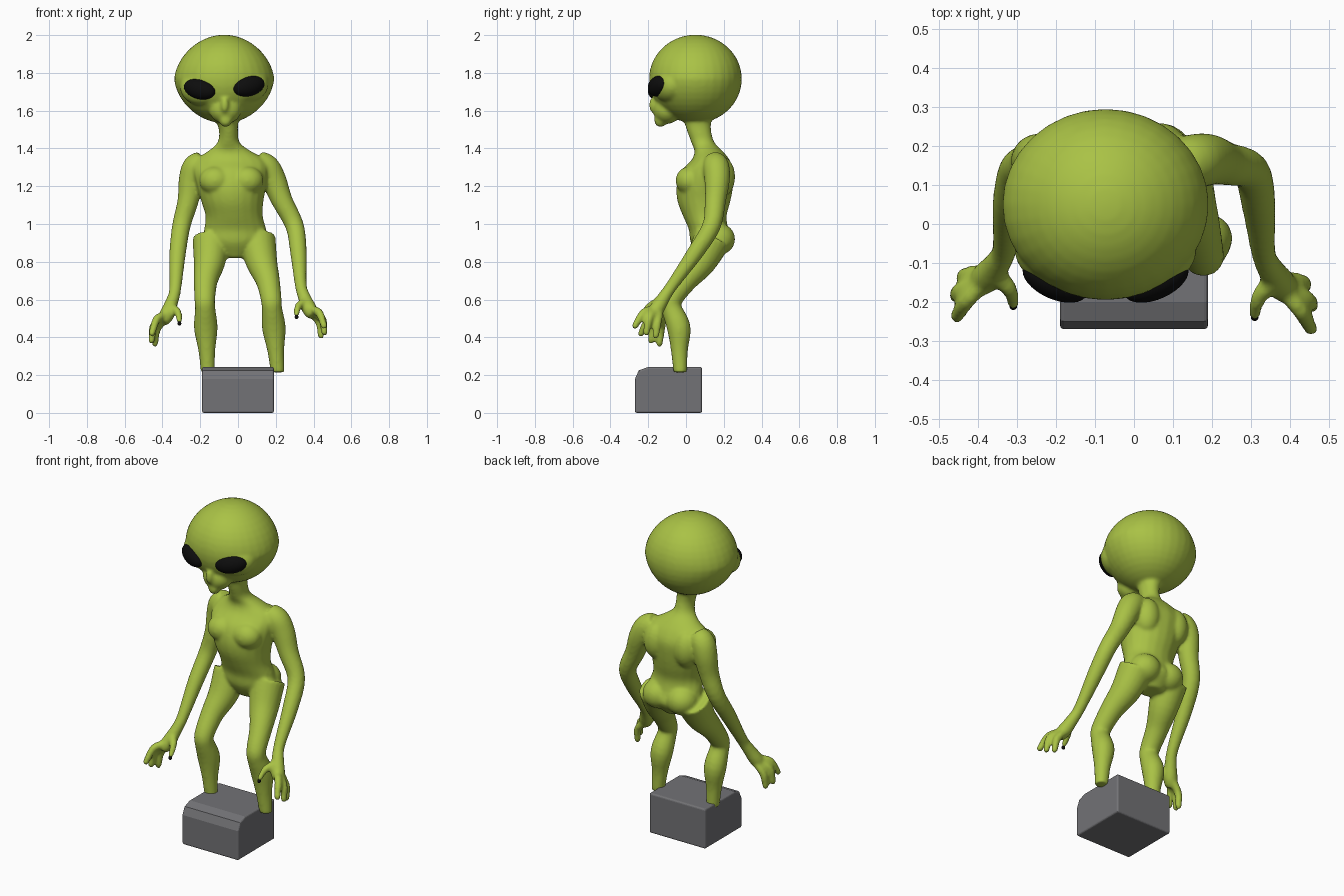
import bpy
import bmesh
import math
from mathutils import Vector, Matrix

cube = bpy.data.objects.get("Cube")
if cube:
    bpy.data.objects.remove(cube, do_unlink=True)


def material(name, colour):
    mat = bpy.data.materials.new(name)
    mat.use_nodes = True
    mat.diffuse_color = (*colour, 1)
    shader = mat.node_tree.nodes["Principled BSDF"]
    shader.inputs["Base Color"].default_value = (*colour, 1)
    shader.inputs["Roughness"].default_value = 0.6
    return mat


green = material("lime_green_skin", (0.40, 0.54, 0.06))
black = material("glossy_black", (0.004, 0.004, 0.004))
grey = material("stone_grey", (0.17, 0.17, 0.18))


def finish(bm, name, mat, smooth=True):
    bmesh.ops.recalc_face_normals(bm, faces=bm.faces)
    mesh = bpy.data.meshes.new(name)
    bm.to_mesh(mesh)
    bm.free()
    mesh.materials.append(mat)
    for poly in mesh.polygons:
        poly.use_smooth = smooth
    obj = bpy.data.objects.new(name, mesh)
    bpy.context.collection.objects.link(obj)
    return obj


def ellipsoid(bm, centre, radii, rotation=Matrix()):
    matrix = Matrix.Translation(centre) @ rotation @ Matrix.Diagonal((*radii, 1))
    made = bmesh.ops.create_uvsphere(bm, u_segments=32, v_segments=20, radius=1, matrix=matrix)
    return made["verts"]


def smooth_path(points, steps=4):
    """Catmull-Rom interpolation of tuples of any length."""
    pts = [Vector(p) for p in points]
    pts = [2 * pts[0] - pts[1]] + pts + [2 * pts[-1] - pts[-2]]
    out = []
    for a, b, c, d in zip(pts, pts[1:], pts[2:], pts[3:]):
        for i in range(steps):
            t = i / steps
            out.append(b + (c - a) * t / 2
                       + (2 * a - 5 * b + 4 * c - d) * t * t / 2
                       + (3 * b - a - 3 * c + d) * t * t * t / 2)
    return out + [pts[-2]]


def loft(bm, points, upright=False, sides=20):
    """Closed tube through (x, y, z, radius) or upright (x, y, z, rx, ry) rings."""
    path = smooth_path(points)
    rings = []
    for i, p in enumerate(path):
        centre = Vector(p[:3])
        if upright:
            u, v = Vector((p[3], 0, 0)), Vector((0, p[4], 0))
        else:
            before, after = path[max(i - 1, 0)], path[min(i + 1, len(path) - 1)]
            along = (Vector(after[:3]) - Vector(before[:3])).normalized()
            if i == len(path) - 1 and p[3] > 0.03:
                along = Vector((0, 0, -1))
            u = along.cross(Vector((0, 1, 0.2))).normalized() * p[3]
            v = along.cross(u)
        angles = [math.tau * k / sides for k in range(sides)]
        rings.append([bm.verts.new(centre + u * math.cos(a) + v * math.sin(a)) for a in angles])
    for low, high in zip(rings, rings[1:]):
        for k in range(sides):
            n = (k + 1) % sides
            bm.faces.new((low[k], low[n], high[n], high[k]))
    bm.faces.new(rings[0])
    bm.faces.new(rings[-1])


def right_arm(p):
    """Mirror an arm point, with the pose a little lower and further back."""
    x, y, z, *rest = p
    return (-x - 0.25 * max(0, z - 1), y * (0.88 if y < 0 else 1),
            z - 0.08 * max(0, 0.95 - z), *rest)


def right_leg(p):
    """Mirror a leg point, with the stance shifted along the base."""
    x, y, z, r = p
    return (0.078 - 0.13 * z - x, y, z, r)


body = bmesh.new()

# Torso and neck
loft(body, [
    (-.015, .13, .82, .06, .06), (-.015, .135, .9, .165, .11),
    (-.015, .12, .97, .165, .105), (-.02, .1, 1.04, .152, .115),
    (-.03, .095, 1.12, .165, .14), (-.035, .1, 1.2, .185, .15),
    (-.04, .115, 1.28, .2, .14), (-.04, .13, 1.34, .185, .1),
    (-.045, .12, 1.385, .115, .075), (-.05, .09, 1.43, .06, .062),
    (-.05, .07, 1.49, .05, .064), (-.058, .06, 1.55, .062, .075),
    (-.06, .05, 1.6, .09, .1)], upright=True)

# Chest muscles, shoulder blades and buttocks
for side in (-1, 1):
    ellipsoid(body, (-.035 + side * .085, .02, 1.23), (.085, .075, .075))
    ellipsoid(body, (-.035 + side * .1, .185, 1.25), (.075, .075, .11))
    ellipsoid(body, (-.015 + side * .08, .17, .92), (.09, .09, .085))

# Legs
leg = [(.1, .14, .92, .1), (.125, .075, .8, .084), (.158, -.005, .7, .064),
       (.176, -.075, .6, .055), (.18, -.075, .55, .054), (.19, -.038, .45, .063),
       (.2, -.035, .33, .045), (.21, -.03, .215, .037)]
loft(body, leg)
loft(body, [right_leg(p) for p in leg])

# Arms, hands and thumb claws
arm = [(.1, .15, 1.33, .06), (.15, .16, 1.3, .07), (.19, .165, 1.23, .067),
       (.235, .155, 1.12, .056), (.3, .135, .99, .049), (.32, .05, .85, .044),
       (.332, -.07, .68, .032), (.35, -.115, .615, .034), (.378, -.155, .55, .04),
       (.4, -.18, .515, .03)]
fingers = [
    [(.385, -.17, .55, .022), (.43, -.225, .53, .022), (.455, -.27, .46, .018)],
    [(.39, -.16, .54, .022), (.445, -.195, .5, .022), (.458, -.21, .425, .018)],
    [(.38, -.14, .54, .022), (.43, -.15, .48, .022), (.44, -.16, .41, .018)],
    [(.36, -.14, .59, .026), (.32, -.19, .565, .021), (.31, -.235, .52, .014)]]
claws = bmesh.new()
for place in (lambda p: p, right_arm):
    for limb in [arm] + fingers:
        loft(body, [place(p) for p in limb])
    for finger in fingers:
        x, y, z, r = place(finger[-1])
        ellipsoid(body, (x, y, z), (r, r, r))
    ellipsoid(claws, (x, y - .004, z - .012), (.01, .01, .012))

# Head: egg-shaped skull with muzzle, chin and nose
middle = -.073
for v in ellipsoid(body, (middle, .05, 1.768), (.266, .246, .234)):
    v.co.x = middle + (v.co.x - middle) * (1 - .4 * abs(v.co.z - 1.768))
ellipsoid(body, (-.067, -.1, 1.605), (.085, .075, .075))
ellipsoid(body, (-.065, -.135, 1.55), (.034, .034, .038))
ellipsoid(body, (-.07, -.172, 1.63), (.022, .024, .042))

# Eyes set into swollen sockets
for side, name in ((1, "left_eye"), (-1, "right_eye")):
    tilt = (Matrix.Rotation(side * math.radians(24), 4, "Z")
            @ Matrix.Rotation(-side * math.radians(12), 4, "Y"))
    x, z = middle + side * .13, 1.722 + side * .008
    ellipsoid(body, (x, -.09, z), (.11, .075, .085), tilt)
    eye = bmesh.new()
    ellipsoid(eye, (x, -.147, z), (.09, .046, .053), tilt)
    finish(eye, name, black)

# Blend all skin parts into one surface
skin = finish(body, "body", green)
remesh = skin.modifiers.new("blend", "REMESH")
remesh.mode = "VOXEL"
remesh.voxel_size = 0.009
remesh.use_smooth_shade = True
soften = skin.modifiers.new("soften", "SMOOTH")
soften.factor = 0.5
soften.iterations = 8
finish(claws, "thumb_claws", black)

# Base block with a sloped front top edge
block = bmesh.new()
profile = [(-.27, 0), (.085, 0), (.085, .243), (-.2, .243), (-.25, .225), (-.27, .18)]
face = block.faces.new([block.verts.new((-.19, y, z)) for y, z in profile])
grown = bmesh.ops.extrude_face_region(block, geom=[face])["geom"]
bmesh.ops.translate(block, vec=(.38, 0, 0),
                    verts=[g for g in grown if isinstance(g, bmesh.types.BMVert)])
base = finish(block, "base_block", grey, smooth=False)
bevel = base.modifiers.new("rounded_edges", "BEVEL")
bevel.width = 0.01
bevel.segments = 3
bevel.limit_method = "ANGLE"
bevel.angle_limit = math.radians(50)
